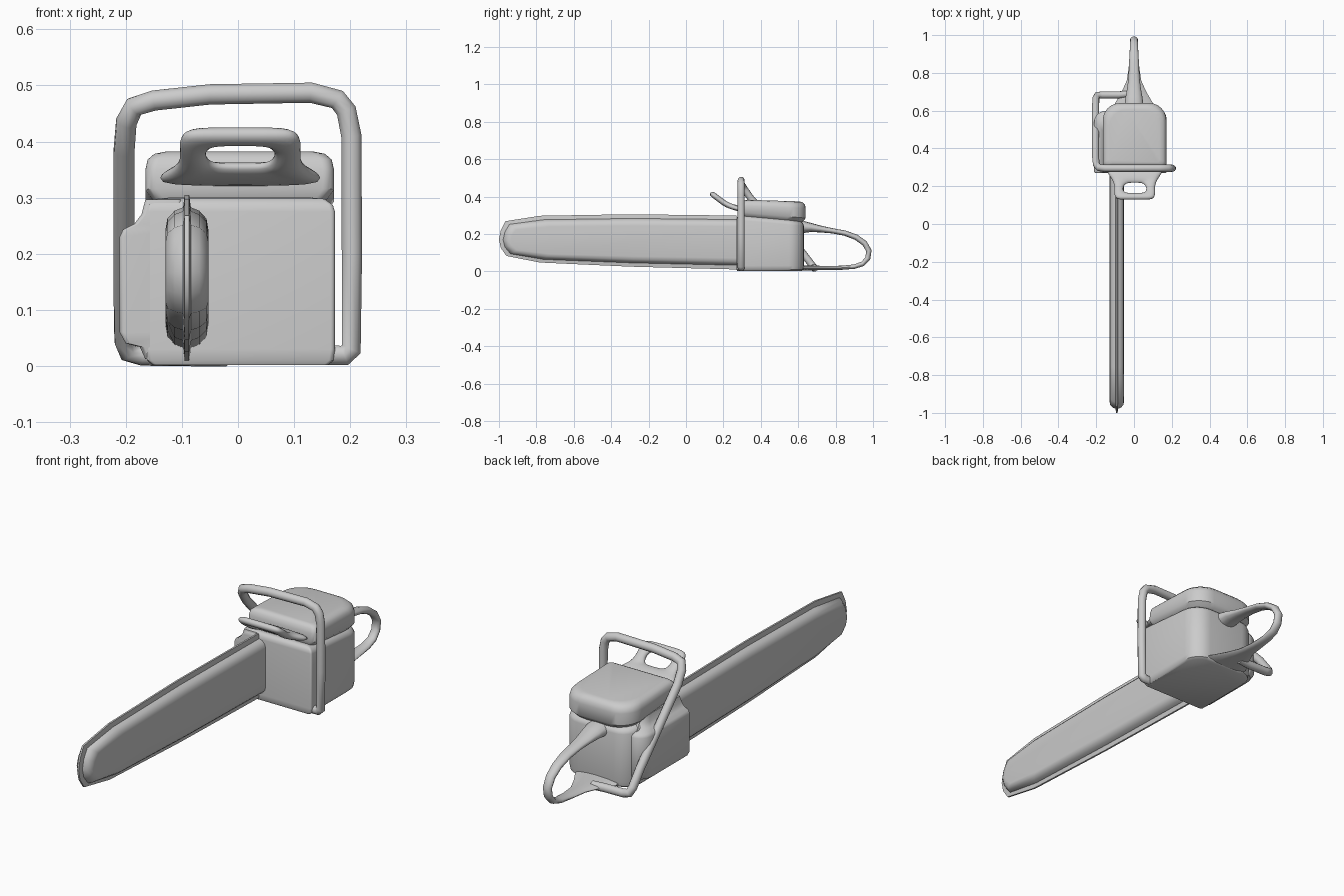
import bpy, bmesh, math
from mathutils import Vector

if "Cube" in bpy.data.objects:
    bpy.data.objects.remove(bpy.data.objects["Cube"])


def finish(name, bm, angle=40, subsurf=0, thick=0):
    bmesh.ops.recalc_face_normals(bm, faces=bm.faces)
    me = bpy.data.meshes.new(name)
    bm.to_mesh(me)
    bm.free()
    ob = bpy.data.objects.new(name, me)
    bpy.context.collection.objects.link(ob)
    if thick:
        m = ob.modifiers.new("thick", 'SOLIDIFY')
        m.thickness, m.offset = thick, 0
    if subsurf:
        m = ob.modifiers.new("smooth", 'SUBSURF')
        m.levels = m.render_levels = subsurf
    bpy.ops.object.select_all(action='DESELECT')
    ob.select_set(True)
    bpy.context.view_layer.objects.active = ob
    bpy.ops.object.shade_smooth_by_angle(angle=math.radians(angle))
    return ob


def loft(name, rings, **kw):
    """Skin closed rings of equal point count and cap both ends."""
    bm = bmesh.new()
    vs = [[bm.verts.new(p) for p in r] for r in rings]
    n = len(vs[0])
    for a, b in zip(vs, vs[1:]):
        for i in range(n):
            bm.faces.new((a[i], a[(i + 1) % n], b[(i + 1) % n], b[i]))
    bm.faces.new(vs[0])
    bm.faces.new(vs[-1])
    return finish(name, bm, **kw)


def rounded(x0, x1, y0, y1, rf, rb, z, slope=0, seg=6):
    """Rounded rectangle ring; front and back corner radii, height sloping in y."""
    pts = []
    for cx, cy, r, start in ((x1 - rb, y1 - rb, rb, 0), (x0 + rb, y1 - rb, rb, 90),
                             (x0 + rf, y0 + rf, rf, 180), (x1 - rf, y0 + rf, rf, 270)):
        for i in range(seg + 1):
            t = math.radians(start + 90 * i / seg)
            y = cy + r * math.sin(t)
            pts.append((cx + r * math.cos(t), y, z + slope * (y - 0.27)))
    return pts


# guide bar with thin chain ridge: side outline scaled in layers across x
outline = [(0.27, 0.01), (0.27, 0.298), (-0.3, 0.305), (-0.78, 0.297), (-0.965, 0.268),
           (-0.99, 0.22), (-1.0, 0.17), (-0.99, 0.125), (-0.96, 0.082), (-0.78, 0.047), (-0.3, 0.025)]
layers = [(-.038, .06), (-.035, .042), (-.022, .028), (-.007, .022), (-.004, 0)]
layers += [(-x, d) for x, d in reversed(layers)]
loft("guide_bar", [[(-0.091 + x, 0.27 + (y - 0.27) * (1 - d / 1.27),
                     0.158 + (z - 0.158) * (1 - d / 0.145)) for y, z in outline]
                   for x, d in layers], angle=50)

# engine housing
loft("engine_housing", [rounded(-.165 + d, .173 - d, .27 + f, .63 - d, .008, .08, z, s)
                        for d, f, z, s in ((.012, .004, .002, 0), (.003, 0, .01, 0), (0, 0, .03, 0),
                                           (0, 0, .275, -.09), (.004, .002, .288, -.09),
                                           (.018, .01, .299, -.09), (.04, .02, .302, -.09))])

# top cover, separated from the housing by a groove
loft("top_cover", [rounded(-.165 + d, .171 - d, .295 + f, .64 - d, .02, .09, z, s)
                   for d, f, z, s in ((.03, .01, .285, -.09), (.012, .005, .302, -.09),
                                      (0, 0, .318, -.09), (0, .005, .352, -.04),
                                      (.004, .01, .37, -.04), (.016, .02, .38, -.03),
                                      (.035, .03, .384, -.03))])

# clutch cover on the left side
loft("clutch_cover", [rounded(x, -.1, y0, .60 - (x + .212), .008, .06, z)
                      for x, y0, z in ((-.165, .275, .012), (-.175, .27, .034), (-.2, .27, .04),
                                       (-.211, .27, .06), (-.211, .27, .23), (-.205, .27, .243),
                                       (-.185, .27, .253), (-.172, .27, .27), (-.165, .275, .297))])

# wrap-around front handle
path = [(.14, .295, .02), (.19, .295, .019), (.202, .295, .03), (.203, .295, .2), (.202, .295, .41),
        (.193, .295, .455), (.177, .295, .475), (.13, .295, .487), (-.05, .295, .484),
        (-.15, .295, .473), (-.185, .298, .462), (-.199, .315, .435), (-.203, .35, .385),
        (-.203, .615, .11), (-.202, .665, .045), (-.195, .68, .025), (-.17, .683, .019),
        (-.08, .683, .018), (-.02, .69, .018)]
cu = bpy.data.curves.new("front_handle", 'CURVE')
cu.dimensions = '3D'
cu.bevel_depth, cu.bevel_resolution, cu.use_fill_caps = 0.019, 3, True
sp = cu.splines.new('POLY')
sp.points.add(len(path) - 1)
for p, co in zip(sp.points, path):
    p.co = (*co, 1)
bpy.context.collection.objects.link(bpy.data.objects.new("front_handle", cu))

# rear handle loop: y, z, half width, half thickness
rear = [(.58, .235, .06, .036), (.63, .237, .05, .032), (.67, .234, .045, .024), (.72, .226, .036, .018),
        (.78, .217, .029, .014), (.85, .204, .026, .014), (.91, .182, .023, .015),
        (.955, .15, .021, .015), (.978, .11, .02, .015), (.972, .07, .02, .014),
        (.945, .04, .021, .013), (.90, .025, .023, .012), (.83, .019, .028, .011),
        (.76, .018, .038, .011), (.70, .018, .065, .012), (.64, .018, .10, .014), (.58, .02, .12, .015)]
rings = []
for i, (y, z, a, b) in enumerate(rear):
    p, q = rear[max(i - 1, 0)], rear[min(i + 1, len(rear) - 1)]
    t = Vector((0, q[0] - p[0], q[1] - p[1])).normalized()
    n = Vector((0, -t.z, t.y))
    rings.append([Vector((a * math.cos(k * math.pi / 6), y, z)) + n * b * math.sin(k * math.pi / 6)
                  for k in range(12)])
loft("rear_handle", rings, angle=60)

# hand guard: plate with a grip hole, curving up and forward
outer = [(0, .13), (.06, .13), (.105, .132), (.112, .165), (.106, .21), (.135, .255), (.168, .30), (0, .31)]
inner = [(0, .162), (.03, .162), (.052, .168), (.062, .185), (.055, .205), (.042, .212), (.025, .215), (0, .215)]


def guard_z(y):
    steps = [(.12, .428), (.16, .398), (.21, .36), (.26, .338), (.32, .322)]
    for (a, za), (b, zb) in zip(steps, steps[1:]):
        if y <= b:
            return za + (zb - za) * (y - a) / (b - a)
    return steps[-1][1]


bm = bmesh.new()
full = [[bm.verts.new((x + .004, y, guard_z(y)))
         for x, y in half + [(-x, y) for x, y in half[-2:0:-1]]] for half in (outer, inner)]
for i in range(len(full[0])):
    j = (i + 1) % len(full[0])
    bm.faces.new((full[0][i], full[0][j], full[1][j], full[1][i]))
finish("hand_guard", bm, angle=60, subsurf=2, thick=.032)
